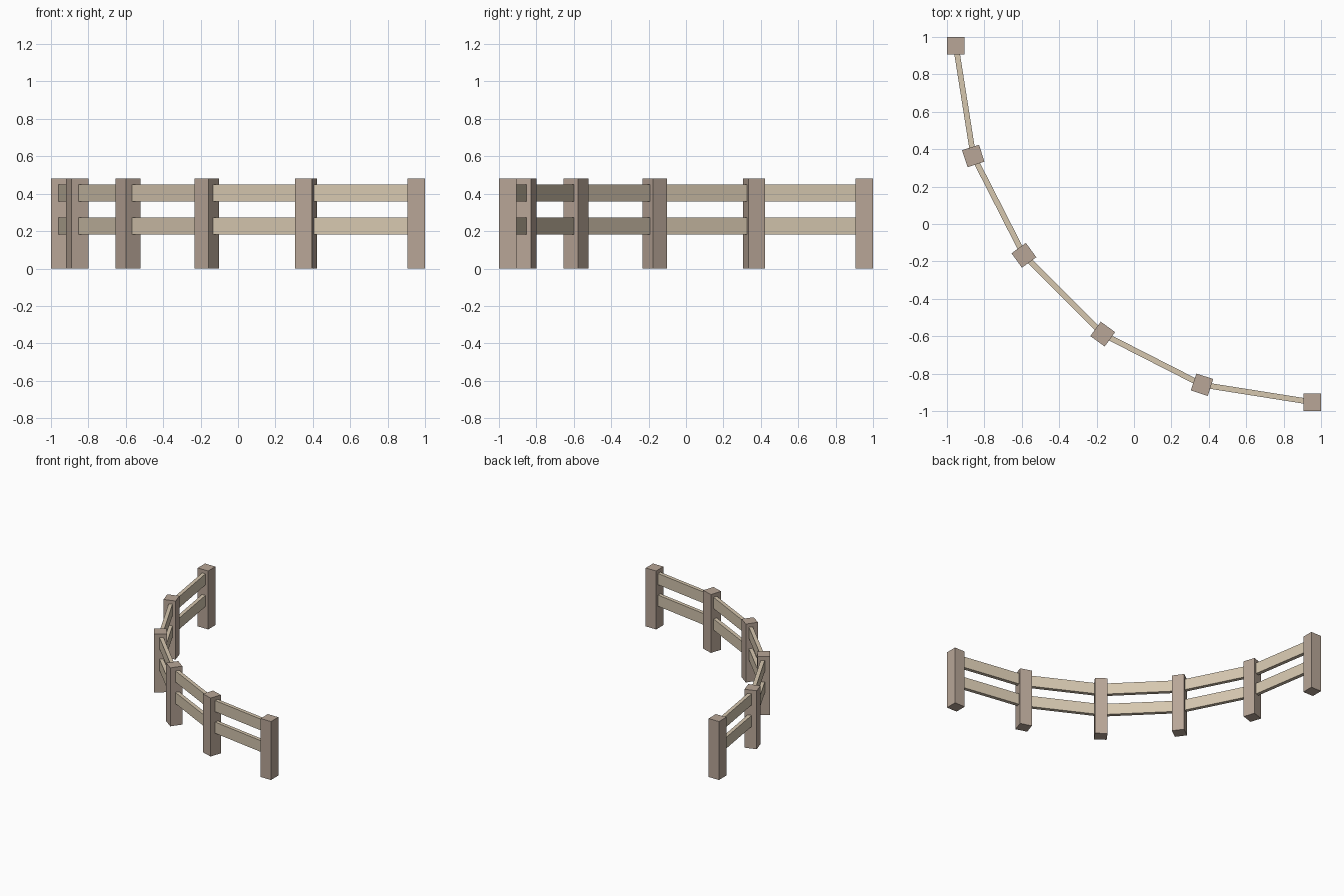
import bpy
from math import pi, cos, sin, atan2
from mathutils import Vector

if "Cube" in bpy.data.objects:
    bpy.data.objects.remove(bpy.data.objects["Cube"])

POST_W, POST_H = 0.095, 0.48
RAIL_T, RAIL_H = 0.03, 0.092
RAIL_Z = (0.227, 0.404)
SEGMENTS = 5
C = 1 - POST_W / 2      # arc centre is (C, C)
R = 2 * C               # arc radius


def material(name, color):
    m = bpy.data.materials.new(name)
    m.diffuse_color = (*color, 1)
    m.use_nodes = True
    m.node_tree.nodes["Principled BSDF"].inputs["Base Color"].default_value = m.diffuse_color
    return m


def box(name, center, size, angle, mat):
    bpy.ops.mesh.primitive_cube_add(size=1, location=center)
    ob = bpy.context.object
    ob.name = name
    ob.scale = size
    ob.rotation_euler.z = angle
    ob.data.materials.append(mat)
    return ob


post_mat = material("post_wood", (0.48, 0.38, 0.31))
rail_mat = material("rail_wood", (0.67, 0.57, 0.43))

# Posts evenly spaced along a quarter circle, each turned to face its centre
angles = [pi + i * pi / 2 / SEGMENTS for i in range(SEGMENTS + 1)]
points = [Vector((C + R * cos(a), C + R * sin(a), 0)) for a in angles]
for i, (p, a) in enumerate(zip(points, angles)):
    box(f"post_{i}", (p.x, p.y, POST_H / 2), (POST_W, POST_W, POST_H), a, post_mat)

# Two straight rails between each pair of posts
for i, (p, q) in enumerate(zip(points, points[1:])):
    d, mid = q - p, (p + q) / 2
    for label, z in zip(("lower", "upper"), RAIL_Z):
        box(f"{label}_rail_{i}", (mid.x, mid.y, z),
            (d.length - POST_W * 0.6, RAIL_T, RAIL_H), atan2(d.y, d.x), rail_mat)
